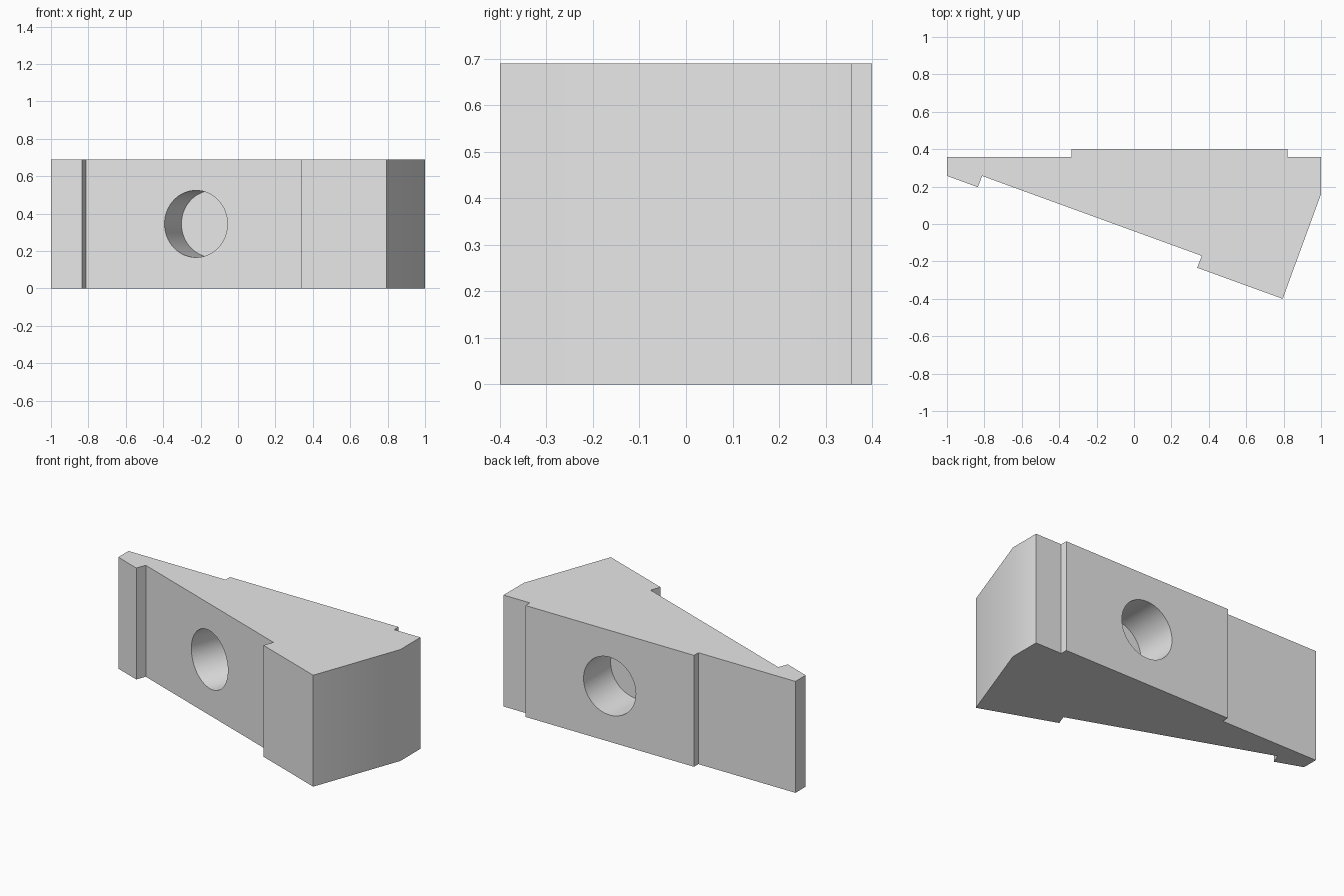
import bpy, bmesh, math
from mathutils import Matrix, Vector

cube = bpy.data.objects.get("Cube")
if cube:
    bpy.data.objects.remove(cube, do_unlink=True)

HEIGHT = 0.69
HOLE_RADIUS = 0.179
HOLE_DEPTH = 0.265
SLANT = math.radians(20)

grey = bpy.data.materials.new("light_grey")
grey.use_nodes = True
grey.diffuse_color = (0.8, 0.8, 0.8, 1)
grey.node_tree.nodes["Principled BSDF"].inputs["Base Color"].default_value = (0.8, 0.8, 0.8, 1)


def add_object(name, bm):
    bmesh.ops.recalc_face_normals(bm, faces=bm.faces)
    mesh = bpy.data.meshes.new(name)
    bm.to_mesh(mesh)
    bm.free()
    mesh.materials.append(grey)
    obj = bpy.data.objects.new(name, mesh)
    bpy.context.collection.objects.link(obj)
    return obj


# Wedge block: plan outline with stepped slanted front and raised back pad
outline = [(-1, 0.257), (-0.835, 0.197), (-0.812, 0.257), (0.362, -0.17),
           (0.338, -0.234), (0.795, -0.4), (1, 0.16), (1, 0.357),
           (0.82, 0.357), (0.82, 0.4), (-0.335, 0.4), (-0.335, 0.357), (-1, 0.357)]
bm = bmesh.new()
base = bm.faces.new([bm.verts.new((x, y, 0)) for x, y in outline])
top = bmesh.ops.extrude_face_region(bm, geom=[base])["geom"]
bmesh.ops.translate(bm, vec=(0, 0, HEIGHT),
                    verts=[v for v in top if isinstance(v, bmesh.types.BMVert)])
block = add_object("wedge_block", bm)


# Blind round holes, each square to the face it enters
def drill(name, x, y, inward):
    bm = bmesh.new()
    overshoot = 0.05
    length = HOLE_DEPTH + overshoot
    centre = Vector((x, y, HEIGHT / 2)) + inward * (HOLE_DEPTH - overshoot) / 2
    turn = inward.to_track_quat('Z', 'Y').to_matrix().to_4x4()
    bmesh.ops.create_cone(bm, cap_ends=True, segments=64, radius1=HOLE_RADIUS,
                          radius2=HOLE_RADIUS, depth=length,
                          matrix=Matrix.Translation(centre) @ turn)
    cutter = add_object(name, bm)
    cutter.hide_render = True
    cutter.hide_set(True)
    cut = block.modifiers.new(name, 'BOOLEAN')
    cut.operation = 'DIFFERENCE'
    cut.solver = 'EXACT'
    cut.object = cutter
    return cutter


cutters = [
    drill("front_hole_cutter", -0.225, 0.043, Vector((math.sin(SLANT), math.cos(SLANT), 0))),
    drill("back_hole_cutter", 0.243, 0.4, Vector((0, -1, 0))),
]

# Bake the holes, then drop the cutters
bpy.ops.object.select_all(action='DESELECT')
block.select_set(True)
bpy.context.view_layer.objects.active = block
for name in [m.name for m in block.modifiers]:
    bpy.ops.object.modifier_apply(modifier=name)
for cutter in cutters:
    bpy.data.objects.remove(cutter, do_unlink=True)
bpy.ops.object.shade_smooth_by_angle(angle=math.radians(30))
